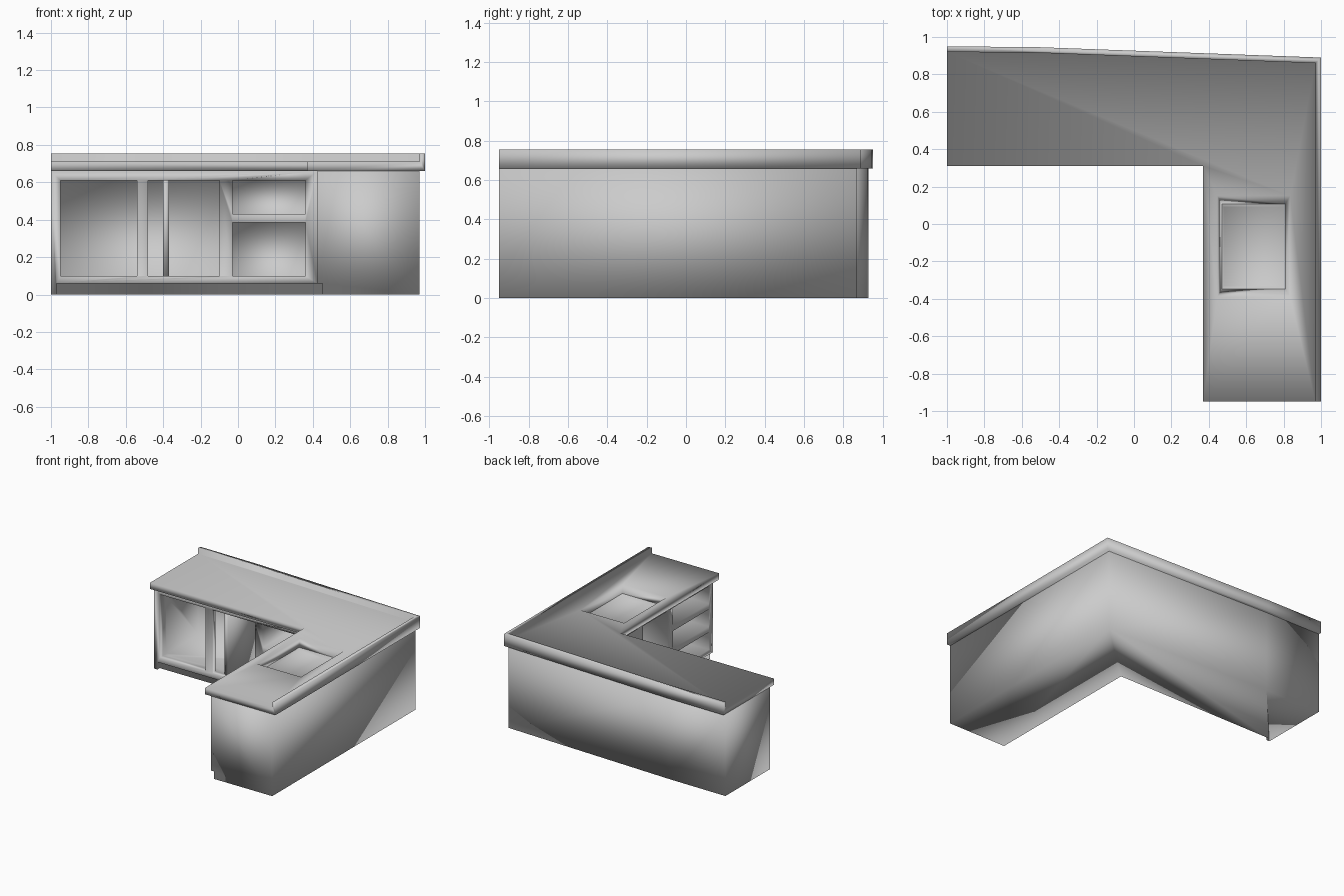
import bpy, bmesh

if "Cube" in bpy.data.objects:
    bpy.data.objects.remove(bpy.data.objects["Cube"])


def prism(name, outline, z0, z1):
    """Extruded plan outline."""
    bm = bmesh.new()
    face = bm.faces.new([bm.verts.new((x, y, z0)) for x, y in outline])
    ext = bmesh.ops.extrude_face_region(bm, geom=[face])
    for v in ext["geom"]:
        if isinstance(v, bmesh.types.BMVert):
            v.co.z = z1
    bmesh.ops.recalc_face_normals(bm, faces=bm.faces[:])
    mesh = bpy.data.meshes.new(name)
    bm.to_mesh(mesh)
    bm.free()
    ob = bpy.data.objects.new(name, mesh)
    bpy.context.collection.objects.link(ob)
    return ob


def box(name, x0, x1, y0, y1, z0, z1):
    return prism(name, [(x0, y0), (x1, y0), (x1, y1), (x0, y1)], z0, z1)


def cut(target, cutter):
    """Subtract the cutter and remove it."""
    mod = target.modifiers.new("cut", "BOOLEAN")
    mod.operation = "DIFFERENCE"
    mod.solver = "EXACT"
    mod.object = cutter
    bpy.context.view_layer.objects.active = target
    bpy.ops.object.modifier_apply(modifier=mod.name)
    bpy.data.objects.remove(cutter)


FX, FY = 0.425, 0.36      # cabinet front planes of the two wings

# Cabinet carcass
cabinet = prism("cabinet", [(-1, FY), (FX, FY), (FX, -0.95), (0.97, -0.95),
                            (0.97, 0.87), (-0.5, 0.922), (-1, 0.927)], 0, 0.66)

# Toe recess, with a full-height panel at the left end only
cut(cabinet, prism("toe_cut", [(-0.97, FY + 0.03), (-0.97, FY - 0.1), (FX - 0.1, FY - 0.1),
                               (FX - 0.1, -1.0), (FX + 0.027, -1.0),
                               (FX + 0.027, FY + 0.03)], -0.1, 0.06))

# Back wing: two openings into a shared space, then two stacked openings
for x0, x1 in ((-0.95, -0.54), (-0.48, -0.10)):
    cut(cabinet, box("opening_cut", x0, x1, 0.2, 0.45, 0.10, 0.61))
cut(cabinet, box("space_cut", -0.95, -0.10, 0.40, 0.85, 0.10, 0.61))
for z0, z1 in ((0.10, 0.385), (0.43, 0.61)):
    cut(cabinet, box("opening_cut", -0.03, 0.36, 0.2, 0.82, z0, z1))
partition = box("partition", -0.40, -0.37, 0.40, 0.86, 0.09, 0.62)

# Side wing: two tall openings and a stack of three
for y0, y1 in ((0.0, 0.31), (-0.37, -0.06)):
    cut(cabinet, box("opening_cut", 0.3, 0.92, y0, y1, 0.10, 0.61))
for z0, z1 in ((0.10, 0.24), (0.285, 0.425), (0.47, 0.61)):
    cut(cabinet, box("opening_cut", 0.3, 0.92, -0.90, -0.44, z0, z1))

# Countertop with a raised lip along the back and right edges
counter = prism("countertop", [(-1, 0.31), (0.37, 0.31), (0.37, -0.95), (1, -0.95),
                               (1, 0.89), (-0.5, 0.945), (-1, 0.95)], 0.66, 0.755)
cut(counter, prism("lip_cut", [(-1.1, 0.2), (0.3, 0.2), (0.3, -1.1), (0.97, -1.1),
                               (0.97, 0.86), (-0.5, 0.915), (-1.1, 0.921)], 0.71, 0.9))

# Tapered sink basin sunk through the countertop
for target in (counter, cabinet):
    basin = box("basin_cut", 0.44, 0.84, -0.40, 0.16, 0.64, 0.72)
    for v in basin.data.vertices:
        if v.co.z < 0.65:
            v.co.x = 0.48 if v.co.x < 0.6 else 0.80
            v.co.y = -0.33 if v.co.y < 0 else 0.09
    cut(target, basin)

# Soft, fully smooth shading
for ob in (cabinet, counter, partition):
    ob.data.shade_smooth()
